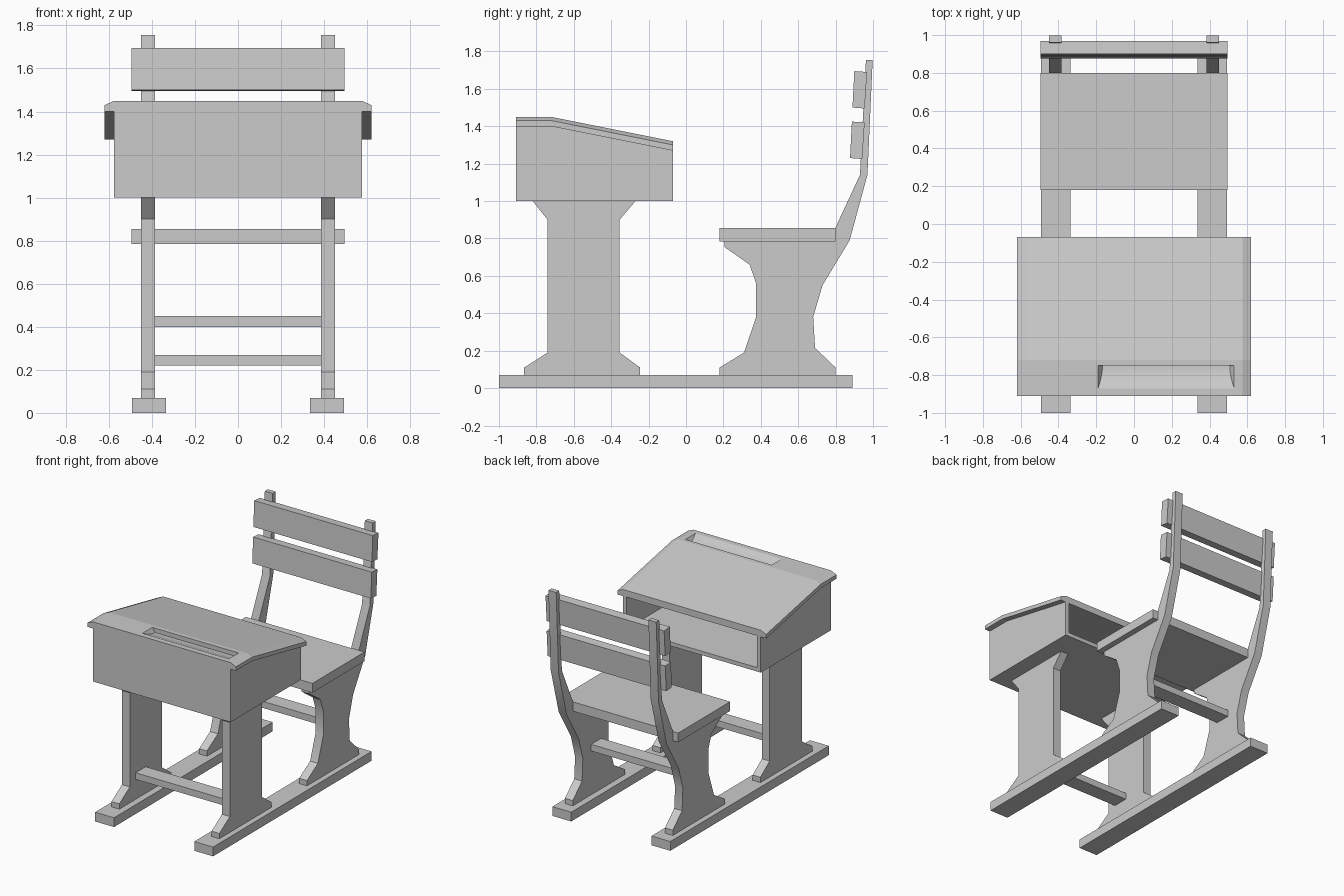
import bpy
import bmesh
import math

cube = bpy.data.objects.get("Cube")
if cube:
    bpy.data.objects.remove(cube, do_unlink=True)

GREY = (0.6, 0.6, 0.6, 1.0)
grey = bpy.data.materials.new("plain grey")
grey.use_nodes = True
grey.diffuse_color = GREY
grey.node_tree.nodes["Principled BSDF"].inputs["Base Color"].default_value = GREY


def loft(name, rings):
    """Closed solid through a list of equally sized point rings."""
    bm = bmesh.new()
    loops = [[bm.verts.new(p) for p in ring] for ring in rings]
    n = len(rings[0])
    for a, b in zip(loops, loops[1:]):
        for i in range(n):
            j = (i + 1) % n
            bm.faces.new((a[i], a[j], b[j], b[i]))
    bm.faces.new(loops[0][::-1])
    bm.faces.new(loops[-1])
    bmesh.ops.recalc_face_normals(bm, faces=bm.faces)
    mesh = bpy.data.meshes.new(name)
    bm.to_mesh(mesh)
    bm.free()
    mesh.materials.append(grey)
    obj = bpy.data.objects.new(name, mesh)
    bpy.context.collection.objects.link(obj)
    return obj


def prism(name, profile, x0, x1):
    """Side profile of (y, z) points extruded across x."""
    return loft(name, [[(x, y, z) for y, z in profile] for x in (x0, x1)])


def box(name, x0, x1, y0, y1, z0, z1):
    return prism(name, [(y0, z0), (y1, z0), (y1, z1), (y0, z1)], x0, x1)


def smooth(obj):
    bpy.ops.object.select_all(action='DESELECT')
    obj.select_set(True)
    bpy.context.view_layer.objects.active = obj
    bpy.ops.object.shade_smooth_by_angle(angle=math.radians(35))


# Side frames: runner, desk leg and chair leg with back post
desk_leg = [(-.865, .07), (-.865, .11), (-.74, .19), (-.74, .9), (-.82, 1),
            (-.27, 1), (-.355, .9), (-.355, .19), (-.245, .11), (-.245, .07)]
chair_leg = [(.18, .07), (.18, .11), (.31, .19), (.375, .38), (.375, .56),
             (.34, .66), (.205, .755), (.205, .785), (.8, .785), (.8, .86),
             (.93, 1.14), (.962, 1.755), (.998, 1.755), (.97, 1.14),
             (.875, .79), (.73, .55), (.68, .38), (.69, .215), (.8, .11), (.8, .07)]
for side, s in (("left", 1), ("right", -1)):
    box(side + "_runner", s * .335, s * .492, -1, .89, 0, .07)
    prism(side + "_desk_leg", desk_leg, s * .385, s * .45)
    smooth(prism(side + "_chair_leg", chair_leg, s * .385, s * .45))

# Cross rails
box("desk_rail", -.39, .39, -.67, -.55, .22, .27)
box("chair_rail", -.39, .39, .46, .58, .4, .45)

# Seat and tilted back slats
box("seat", -.495, .495, .18, .8, .785, .855)
slat = [(.89, 1.5), (.955, 1.495), (.968, 1.69), (.9, 1.695)]
prism("upper_back_slat", slat, -.495, .495)
prism("lower_back_slat", [(y - .013, z - .27) for y, z in slat], -.495, .495)

# Desk box, open towards the chair
WALL = .03
side_panel = [(-.91, 1), (-.07, 1), (-.07, 1.27), (-.72, 1.4), (-.91, 1.4)]
for side, s in (("left", 1), ("right", -1)):
    prism(side + "_desk_side", side_panel, s * .575, s * (.575 - WALL))
inner = .575 - WALL
box("desk_floor", -inner, inner, -.91, -.07, 1, 1 + WALL)
box("desk_front", -inner, inner, -.91, -.91 + WALL, 1 + WALL, 1.4)

# Sloping lid with bevelled sides
section = [(-.62, -.05), (-.62, -.02), (-.575, 0), (.575, 0), (.62, -.02), (.62, -.05)]
lid = loft("desk_lid", [[(x, y, z + dz) for x, dz in section]
                        for y, z in ((-.91, 1.45), (-.72, 1.45), (-.07, 1.32))])

# Pencil groove: gentle scoop at the front, steep wall at the back
STEPS = 10
scoop = [(-.75, 1.47), (-.87, 1.47)]
for i in range(STEPS + 1):
    u = i / STEPS
    scoop.append((-.87 + .12 * u, 1.45 - .033 * math.sin(u * math.pi / 2)))
cutter = loft("groove_cutter", [[(x + d * (1.45 - z), y, z) for y, z in scoop]
                                for x, d in ((-.19, .7), (.53, -.7))])
for face in cutter.data.polygons:
    face.use_smooth = abs(face.normal.x) < .1 and face.normal.z < -.02
cutter.hide_render = True
cut = lid.modifiers.new("pencil_groove", 'BOOLEAN')
cut.operation = 'DIFFERENCE'
cut.solver = 'EXACT'
cut.object = cutter
bpy.context.view_layer.objects.active = lid
bpy.ops.object.modifier_apply(modifier=cut.name)
bpy.data.objects.remove(cutter, do_unlink=True)
